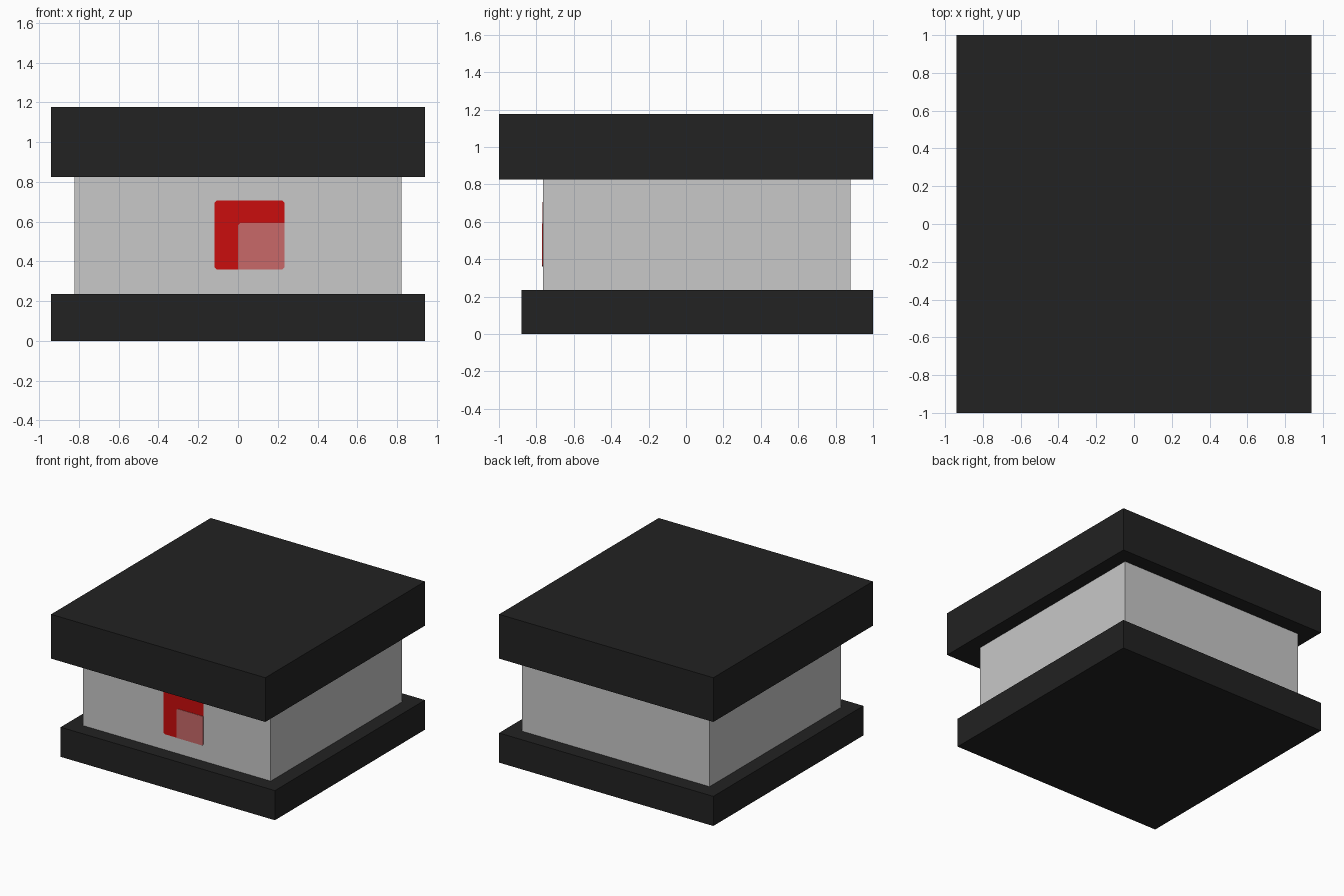
import bpy

if "Cube" in bpy.data.objects:
    bpy.data.objects.remove(bpy.data.objects["Cube"])


def material(name, rgb):
    m = bpy.data.materials.new(name)
    m.diffuse_color = (*rgb, 1.0)
    m.use_nodes = True
    m.node_tree.nodes["Principled BSDF"].inputs["Base Color"].default_value = m.diffuse_color
    return m


BLACK = material("charcoal", (0.016, 0.016, 0.016))
GREY = material("light grey", (0.578, 0.578, 0.578))
RED = material("red", (0.590, 0.004, 0.004))
PINK = material("dusty pink", (0.578, 0.141, 0.141))


def prism(name, outline, y0, y1, mat):
    """Extrude an (x, z) outline from y0 (front) to y1 (back)."""
    n = len(outline)
    verts = [(x, y, z) for y in (y0, y1) for x, z in outline]
    faces = [tuple(range(n)), tuple(reversed(range(n, 2 * n)))]
    faces += [((i + 1) % n, i, n + i, n + (i + 1) % n) for i in range(n)]
    mesh = bpy.data.meshes.new(name)
    mesh.from_pydata(verts, [], faces)
    mesh.materials.append(mat)
    obj = bpy.data.objects.new(name, mesh)
    bpy.context.collection.objects.link(obj)
    return obj


def rect(x0, x1, z0, z1, cuts=(0, 0, 0, 0)):
    """Counter-clockwise rectangle; cuts = chamfers at BL, BR, TR, TL."""
    corners = [(x0, z0, 1, 1), (x1, z0, -1, 1), (x1, z1, -1, -1), (x0, z1, 1, -1)]
    pts = []
    for i, ((x, z, sx, sz), c) in enumerate(zip(corners, cuts)):
        if c == 0:
            pts.append((x, z))
        else:
            pair = [(x, z + sz * c), (x + sx * c, z)]
            pts += pair if i % 2 == 0 else pair[::-1]
    return pts


# Main slabs: base, walls set back from the edges, overhanging roof
prism("base_slab", rect(-0.94, 0.94, 0, 0.235), -0.88, 1.0, BLACK)
prism("wall_block", rect(-0.823, 0.823, 0.235, 0.825), -0.765, 0.88, GREY)
prism("roof_slab", rect(-0.94, 0.94, 0.825, 1.176), -1.0, 1.0, BLACK)

# Front sign: red square with a pink square in its lower right corner
c = 0.01
prism("sign_panel", rect(-0.117, 0.234, 0.36, 0.706, (c, c, c, c)), -0.768, -0.765, RED)
prism("sign_inset", rect(0.0, 0.234, 0.36, 0.592, (0, c, 0, c)), -0.771, -0.768, PINK)
